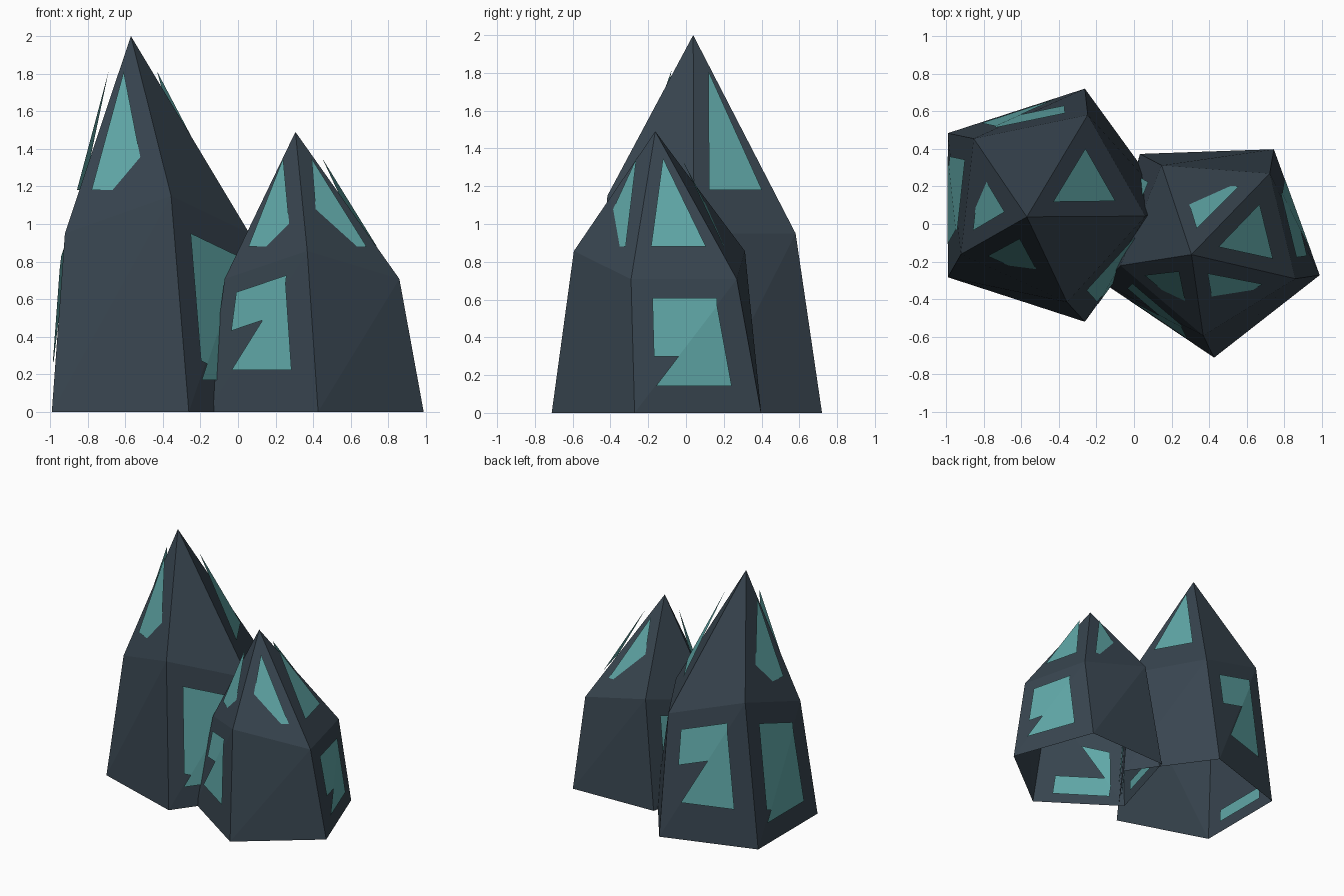
import bpy
from math import cos, sin, radians
from mathutils import Vector

if "Cube" in bpy.data.objects:
    bpy.data.objects.remove(bpy.data.objects["Cube"])


def material(name, color):
    m = bpy.data.materials.new(name)
    m.diffuse_color = (*color, 1)
    m.use_nodes = True
    m.node_tree.nodes["Principled BSDF"].inputs["Base Color"].default_value = m.diffuse_color
    return m


STONE = material("dark_stone", (0.04, 0.06, 0.08))
GLOW = material("teal_facet", (0.12, 0.40, 0.40))


def add_mesh(name, polys, mat):
    verts, faces = [], []
    for poly in polys:
        faces.append(range(len(verts), len(verts) + len(poly)))
        verts += poly
    me = bpy.data.meshes.new(name)
    me.from_pydata(verts, [], [tuple(f) for f in faces])
    me.materials.append(mat)
    ob = bpy.data.objects.new(name, me)
    bpy.context.collection.objects.link(ob)


def radial(deg):
    return Vector((cos(radians(deg)), sin(radians(deg)), 0))


def crystal(name, center, angle, size, height, upper, lower):
    c = Vector((*center, 0))
    base = [c + radial(angle + 72 * k) * 0.652 * size for k in range(5)]
    flat = [c + radial(angle - 6.3 + 72 * k) * 0.527 * size
            + Vector((0, 0, 0.475 * height)) for k in range(5)]
    mid = [p + Vector((0, 0, 0.1 * height * (k % 2))) for k, p in enumerate(flat)]
    apex = c + Vector((-0.107 * size, -0.062 * size, height))

    # Open-bottomed body: twisted sides split on the diagonal, pointed tip
    body = []
    for k in range(5):
        n = (k + 1) % 5
        body += [[base[k], base[n], mid[n]], [base[k], mid[n], mid[k]],
                 [mid[k], mid[n], apex]]
    add_mesh(name + "_body", body, STONE)

    panels = []
    # Triangular facets, leaning out from the tip faces
    for k in upper:
        a, b = flat[k], flat[(k + 1) % 5]
        out = radial(angle + 29.7 + 72 * k) * size
        panels.append([apex * .22 + a * .65 + b * .13 + out * .022,
                       apex * .22 + a * .13 + b * .65 + out * .022,
                       apex * .82 + a * .09 + b * .09 + out * .062])

    # Notched facets on the sides, with the remainder lying just inside
    for k in lower:
        n = (k + 1) % 5
        out = radial(angle + 33 + 72 * k)
        slope = (n % 2) - (k % 2)
        t = 0.42 + 0.15 * slope
        b = max(0.18, 0.2 + 0.06 * slope)

        def place(points, upper_half, offset):
            res = []
            for u, v in points:
                if upper_half:
                    p = base[k] + u * (mid[n] - mid[k]) + v * (mid[k] - base[k])
                else:
                    p = base[k] + u * (base[n] - base[k]) + v * (mid[n] - base[n])
                res.append(p + out * offset)
            panels.append(res)

        place([(.19, t), (t, t), (.8, .8), (.8, .86), (.19, .86)], True, .014)
        place([(b, b), (.8, b), (.8, .8), (t, t)], False, .014)
        place([(.18, .18), (t, t), (.18, t)], True, -.014)
        place([(.18, .08), (.8, .08), (.8, b), (b, b), (.18, .18)], False, -.014)
    add_mesh(name + "_facets", panels, GLOW)


crystal("large_crystal", (-0.463, 0.10), 72, 1.0, 2.0, (1, 2, 4), (0, 1, 3))
crystal("small_crystal", (0.405, -0.105), 56, 0.93, 1.49, (0, 2, 3, 4), (1, 2, 4))
